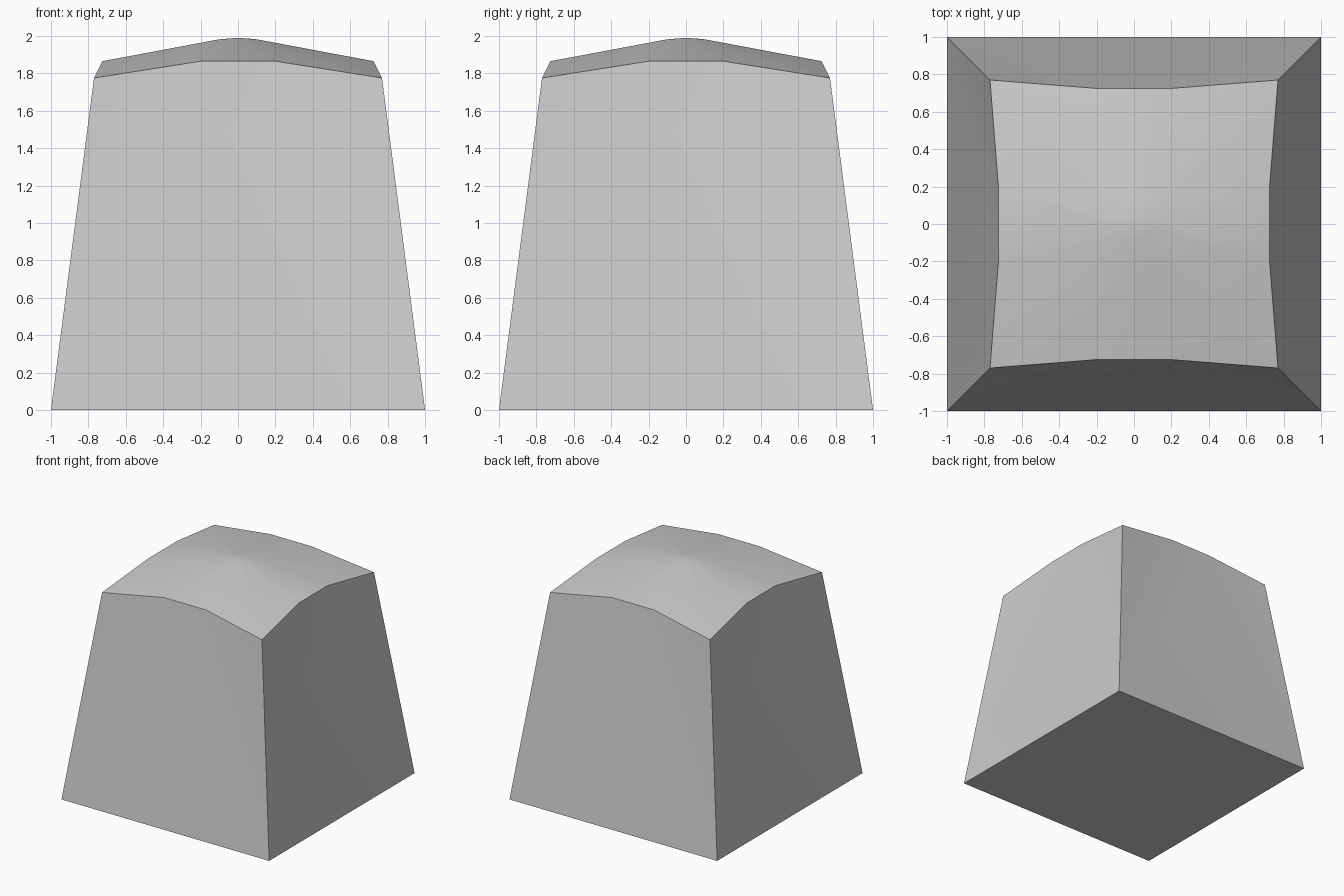
import bpy
import bmesh
import math
from mathutils import Matrix

cube = bpy.data.objects.get("Cube")
if cube:
    bpy.data.objects.remove(cube, do_unlink=True)

# Single grey material
grey = bpy.data.materials.new("light grey")
grey.use_nodes = True
colour = (0.6, 0.6, 0.6, 1)
grey.diffuse_color = colour
grey.node_tree.nodes["Principled BSDF"].inputs["Base Color"].default_value = colour

bm = bmesh.new()


def ring(points):
    """Repeat one side's points around all four sides."""
    verts = []
    for quarter in range(4):
        turn = Matrix.Rotation(quarter * math.pi / 2, 3, "Z")
        verts += [bm.verts.new(turn @ bm.verts.new(p).co) for p in points]
    return verts


# Square foot, bowed rim and a small crown ring around the peak
foot = ring([(-1, -1, 0)])
rim = ring([(-0.77, -0.77, 1.775), (-0.2, -0.725, 1.865), (0.2, -0.725, 1.865)])
crown = ring([(-0.07, -0.07, 1.982), (-0.03, -0.1, 1.982), (0.03, -0.1, 1.982)])
peak = bm.verts.new((0, 0, 1.99))

# Tapered walls, each a main panel with two narrow folds
bm.faces.new(reversed(foot))
for i in range(4):
    a, b = foot[i], foot[(i + 1) % 4]
    left, mid_l, mid_r = rim[3 * i:3 * i + 3]
    right = rim[(3 * i + 3) % 12]
    bm.faces.new((a, mid_l, left))
    bm.faces.new((a, b, mid_r, mid_l))
    bm.faces.new((b, right, mid_r))

# Domed top
for i in range(12):
    j = (i + 1) % 12
    bm.faces.new((rim[i], rim[j], crown[j], crown[i]))
    bm.faces.new((crown[i], crown[j], peak))

# Drop the construction points and finish the mesh
bmesh.ops.delete(bm, geom=[v for v in bm.verts if not v.link_faces], context="VERTS")
bmesh.ops.recalc_face_normals(bm, faces=bm.faces)
mesh = bpy.data.meshes.new("tapered_block")
bm.to_mesh(mesh)
bm.free()
mesh.materials.append(grey)
block = bpy.data.objects.new("tapered_block", mesh)
bpy.context.collection.objects.link(block)

# Smooth the gentle folds and keep the main edges crisp
bpy.ops.object.select_all(action="DESELECT")
block.select_set(True)
bpy.context.view_layer.objects.active = block
bpy.ops.object.shade_smooth_by_angle(angle=math.radians(30))
